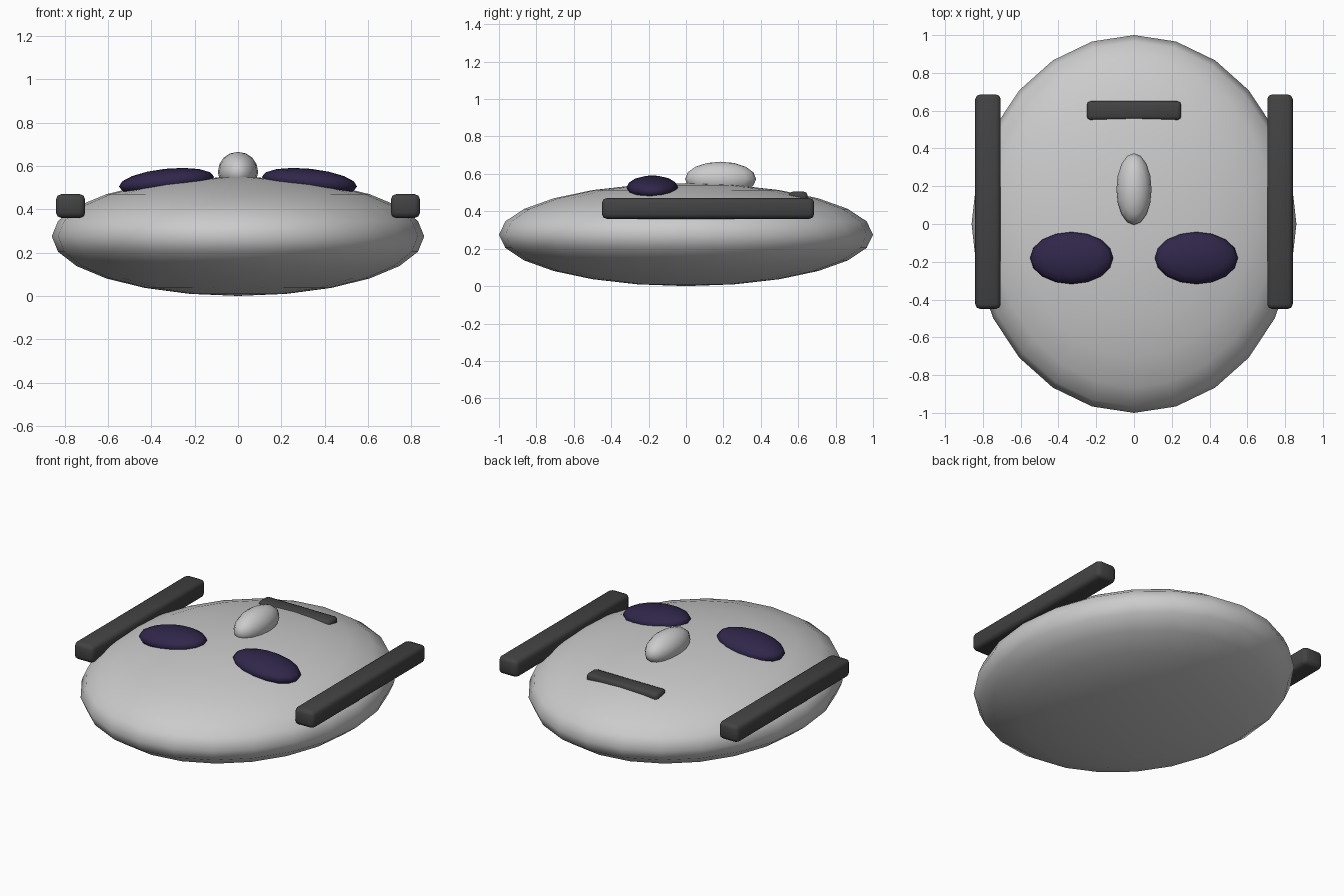
import bpy
from math import radians

if "Cube" in bpy.data.objects:
    bpy.data.objects.remove(bpy.data.objects["Cube"])


def material(name, rgb):
    m = bpy.data.materials.new(name)
    m.diffuse_color = (*rgb, 1)
    m.use_nodes = True
    m.node_tree.nodes["Principled BSDF"].inputs["Base Color"].default_value = m.diffuse_color
    return m


eye_mat = material("dark_violet", (0.03, 0.02, 0.07))
dark_mat = material("charcoal", (0.055, 0.055, 0.055))


def ellipsoid(name, loc, radii, segments, rings, mat=None, tilt=0):
    bpy.ops.mesh.primitive_uv_sphere_add(segments=segments, ring_count=rings, radius=1)
    ob = bpy.context.object
    ob.name = name
    ob.scale = radii
    bpy.ops.object.transform_apply(location=False, rotation=False, scale=True)
    ob.location = loc
    ob.rotation_euler = (0, radians(tilt), 0)
    bpy.ops.object.shade_smooth()
    if mat:
        ob.data.materials.append(mat)
    return ob


def rounded_box(name, loc, size, bevel, mat):
    bpy.ops.mesh.primitive_cube_add(size=1)
    ob = bpy.context.object
    ob.name = name
    ob.scale = size
    bpy.ops.object.transform_apply(location=False, rotation=False, scale=True)
    ob.location = loc
    ob.data.materials.append(mat)
    mod = ob.modifiers.new("bevel", 'BEVEL')
    mod.width = bevel
    mod.segments = 2
    bpy.ops.object.modifier_apply(modifier=mod.name)
    bpy.ops.object.shade_smooth_by_angle(angle=radians(50))
    return ob


# Flattened head and nose
ellipsoid("head", (0, 0, 0.275), (0.86, 1.0, 0.275), 24, 12)
ellipsoid("nose", (0, 0.185, 0.573), (0.093, 0.19, 0.092), 16, 8)

# Mouth bar, mostly sunk into the face
rounded_box("mouth", (0, 0.6, 0.475), (0.5, 0.1, 0.06), 0.02, dark_mat)

# Eyes and side bars, mirrored left and right
for side, s in (("left", -1), ("right", 1)):
    ellipsoid(side + "_eye", (s * 0.33, -0.18, 0.527), (0.221, 0.138, 0.06),
              16, 8, eye_mat, tilt=s * 6)
    rounded_box(side + "_side_bar", (s * 0.773, 0.118, 0.415),
                (0.135, 1.135, 0.11), 0.025, dark_mat)
